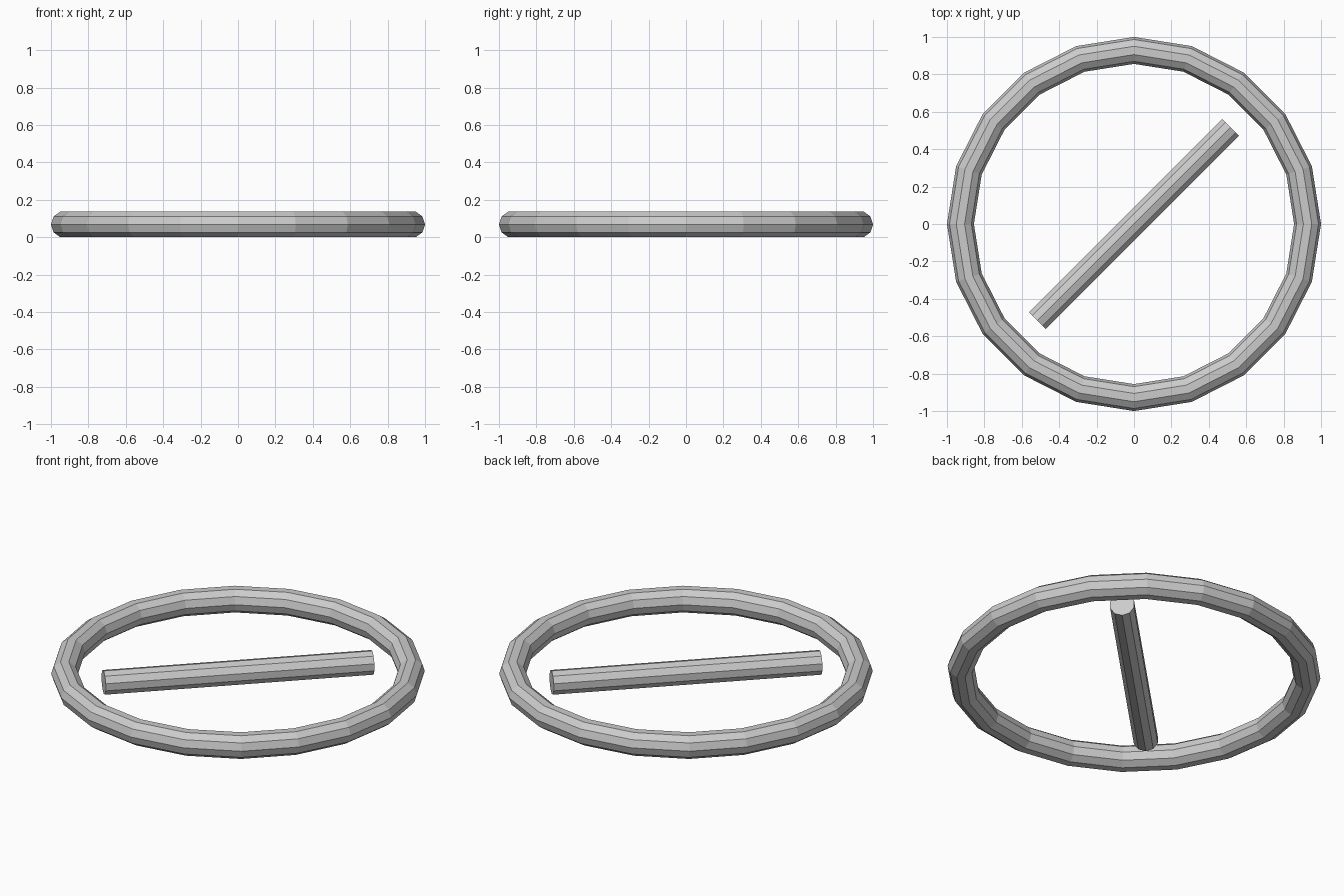
import bpy
import math

if "Cube" in bpy.data.objects:
    bpy.data.objects.remove(bpy.data.objects["Cube"])

R, r = 0.928, 0.072          # ring radius and tube radius
Z = r * math.sin(math.radians(72))   # tube rests on a flat facet

# Faceted outer ring
bpy.ops.mesh.primitive_torus_add(major_segments=20, minor_segments=10,
                                 major_radius=R, minor_radius=r,
                                 location=(0, 0, Z))
bpy.context.object.name = "ring"

# Diagonal pin lying across the opening
bpy.ops.mesh.primitive_cylinder_add(vertices=10, radius=0.0675, depth=1.46,
                                    location=(0, 0, Z),
                                    rotation=(math.radians(90), 0, math.radians(-45)))
bpy.context.object.name = "pin"
